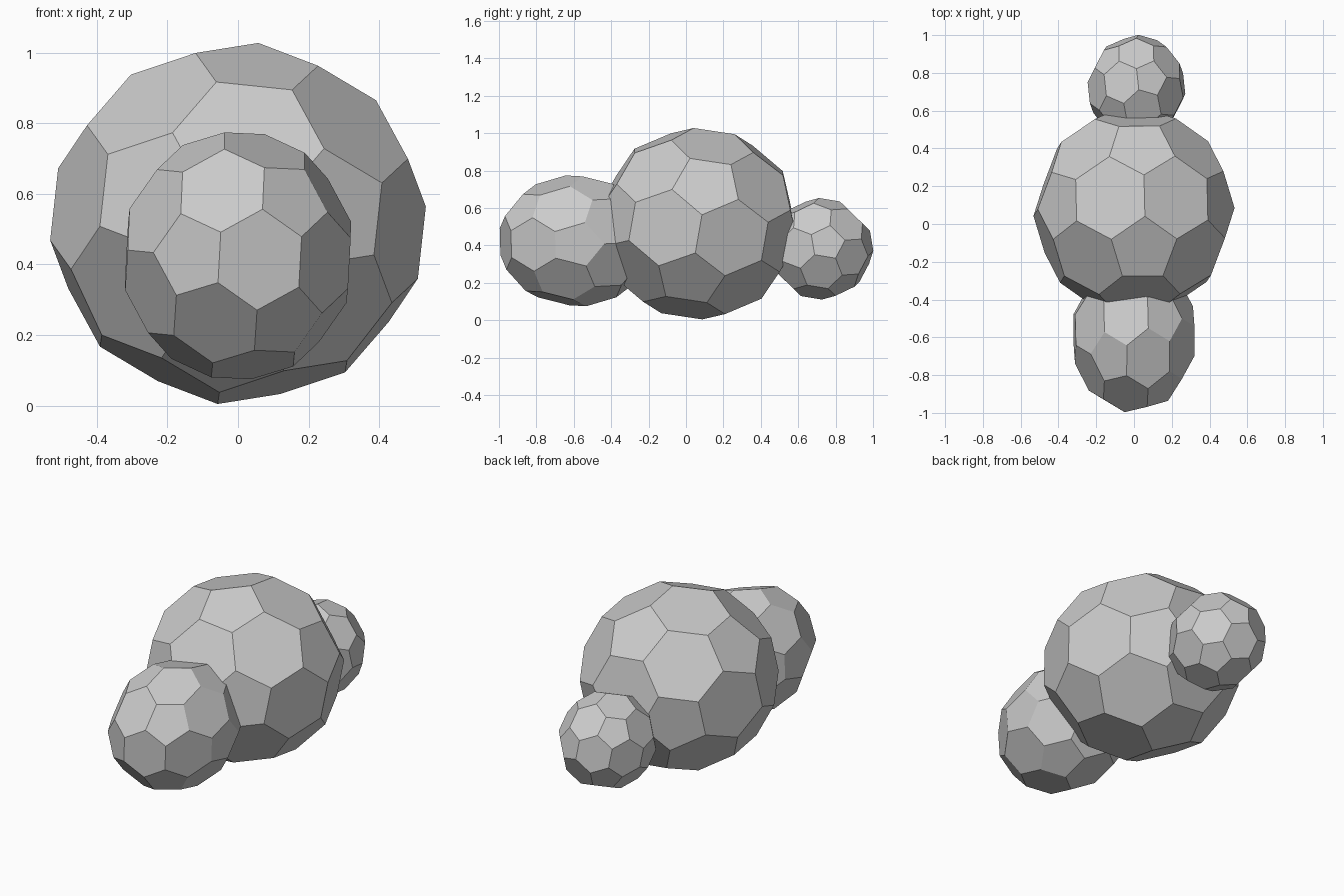
import bpy, bmesh
from math import sin, cos, atan, pi
from mathutils import Vector, Matrix

if "Cube" in bpy.data.objects:
    bpy.data.objects.remove(bpy.data.objects["Cube"])


def soccer_points():
    """60 corners of a unit truncated icosahedron, one pentagon facing +z, one corner towards +x."""
    t = atan(2)
    ico = [Vector((0, 0, 1))]
    ico += [Vector((sin(t) * cos(k * 2 * pi / 5), sin(t) * sin(k * 2 * pi / 5), cos(t))) for k in range(5)]
    ico += [-v for v in ico]
    return [(2 * a + b).normalized() for a in ico for b in ico if 0.1 < a.dot(b) < 0.9]


def ball(name, center, radii, pentagon, corner):
    """Faceted ellipsoid: pentagon = direction of a pentagon, corner = direction of one of its corners."""
    bm = bmesh.new()
    for p in soccer_points():
        bm.verts.new(p)
    bmesh.ops.convex_hull(bm, input=bm.verts)
    bmesh.ops.dissolve_limit(bm, angle_limit=0.05, verts=bm.verts, edges=bm.edges)

    # orient, then stretch along the world axes
    z = Vector(pentagon).normalized()
    c = Vector(corner)
    x = (c - z * c.dot(z)).normalized()
    rot = Matrix((x, z.cross(x), z)).transposed().to_4x4()
    bm.transform(Matrix.Translation(center) @ Matrix.Diagonal((*radii, 1)) @ rot)
    bmesh.ops.recalc_face_normals(bm, faces=bm.faces)

    me = bpy.data.meshes.new(name)
    bm.to_mesh(me)
    bm.free()
    ob = bpy.data.objects.new(name, me)
    bpy.context.collection.objects.link(ob)


# large middle lump
ball("middle_lump", (0, 0.064, 0.516), (0.535, 0.55, 0.515),
     (0.096, -0.36, 0.864), (0.108, -0.035, 0.994))
# medium front lump
ball("front_lump", (0, -0.588, 0.4245), (0.335, 0.42, 0.355),
     (-0.407, -0.846, 0.004), (-0.713, -0.699, 0.025))
# small back lump
ball("back_lump", (0.013, 0.719, 0.382), (0.262, 0.283, 0.272),
     (0.30, 0.934, 0.184), (0.04, 0.998, -0.04))
